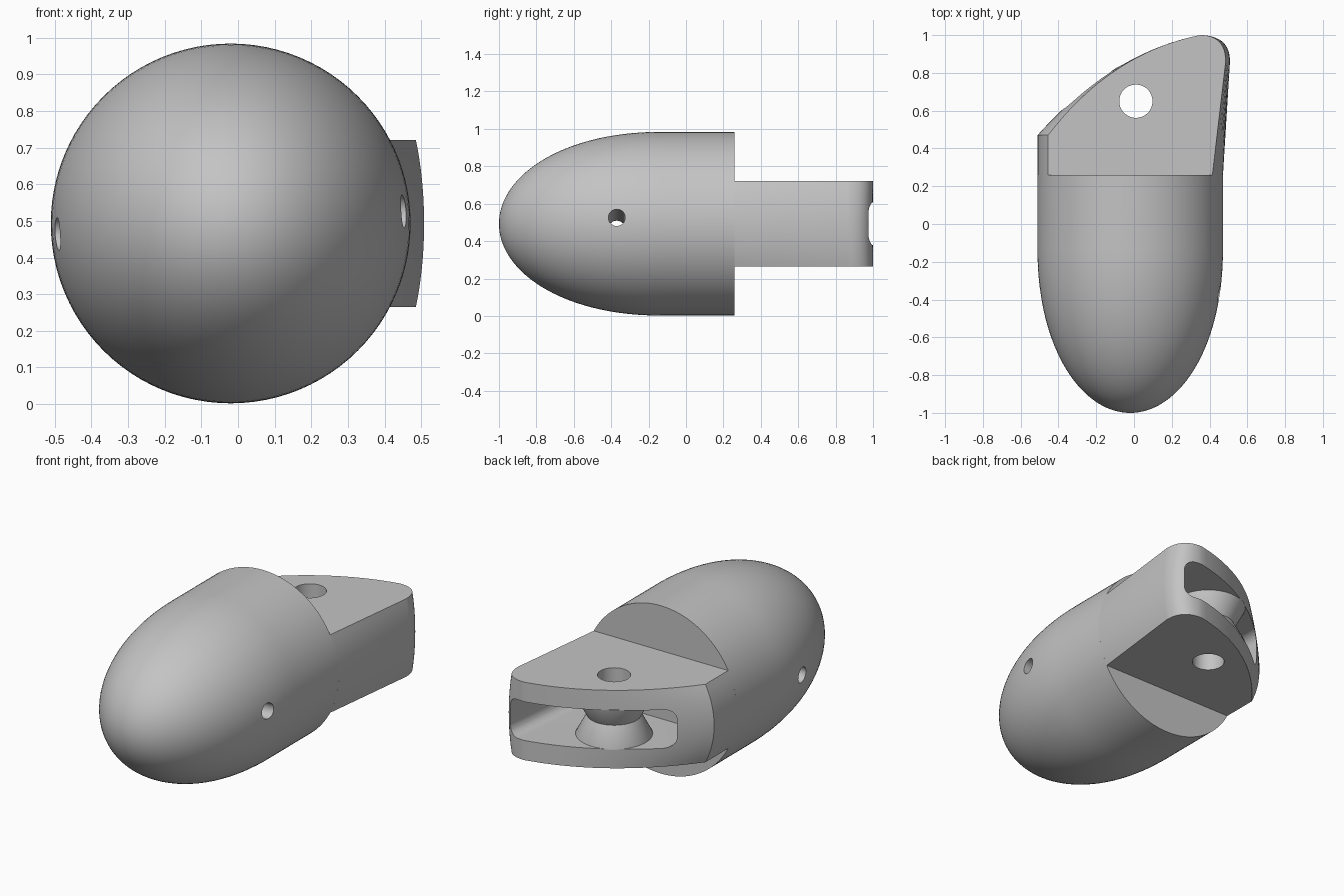
import bpy, bmesh, math
from mathutils import Vector

if "Cube" in bpy.data.objects:
    bpy.data.objects.remove(bpy.data.objects["Cube"], do_unlink=True)

grey = bpy.data.materials.new("plain_grey")
grey.use_nodes = True
grey.diffuse_color = (0.55, 0.55, 0.55, 1)
grey.node_tree.nodes["Principled BSDF"].inputs["Base Color"].default_value = grey.diffuse_color

CX, CZ, R = -0.02, 0.493, 0.491      # body axis and radius
SHOULDER, BODY_END, NOSE = -0.13, 0.26, -1.0
SLAB_HALF = 0.228
PIN = Vector((0.01, 0.65, CZ))       # centre of the pin hole
PIN_R = 0.088


def loft(name, rings, loop=False):
    """Skin a list of equal-length rings, capped at the ends unless looped."""
    bm = bmesh.new()
    rows = [[bm.verts.new(p) for p in ring] for ring in rings]
    pairs = list(zip(rows, rows[1:]))
    if loop:
        pairs.append((rows[-1], rows[0]))
    else:
        bm.faces.new(rows[0])
        bm.faces.new(rows[-1])
    n = len(rows[0])
    for a, b in pairs:
        for i in range(n):
            j = (i + 1) % n
            bm.faces.new((a[i], a[j], b[j], b[i]))
    bmesh.ops.recalc_face_normals(bm, faces=bm.faces)
    mesh = bpy.data.meshes.new(name)
    bm.to_mesh(mesh)
    bm.free()
    mesh.materials.append(grey)
    ob = bpy.data.objects.new(name, mesh)
    bpy.context.collection.objects.link(ob)
    return ob


def circle(center, r, axis, n=64):
    """Ring of points around an axis."""
    q = Vector(axis).to_track_quat('Z', 'Y')
    return [Vector(center) + q @ Vector((r * math.cos(t), r * math.sin(t), 0))
            for t in (2 * math.pi * i / n for i in range(n))]


def bezier(a, c, b, n):
    """Points along a quadratic curve, both ends included."""
    a, b, c = Vector(a), Vector(b), Vector(c)
    return [a * (1 - t) ** 2 + c * 2 * t * (1 - t) + b * t * t
            for t in (i / n for i in range(n + 1))]


def finish(ob, cutters=()):
    """Cut the holes, then shade smooth with sharp edges."""
    bpy.ops.object.select_all(action='DESELECT')
    bpy.context.view_layer.objects.active = ob
    ob.select_set(True)
    for c in cutters:
        c.hide_render = True
        mod = ob.modifiers.new("cut", 'BOOLEAN')
        mod.operation, mod.solver, mod.object = 'DIFFERENCE', 'EXACT', c
        bpy.ops.object.modifier_apply(modifier=mod.name)
        bpy.data.objects.remove(c, do_unlink=True)
    bpy.ops.object.shade_smooth_by_angle(angle=math.radians(28))


# Rounded nose and cylindrical body, with a slightly tilted cross hole
rings = []
for i in range(33):
    t = math.cos(math.pi / 2 * max(i, 0.4) / 32)
    y = SHOULDER + (NOSE - SHOULDER) * t
    rings.append(circle((CX, y, CZ), R * math.sqrt(1 - t ** 2.1), (0, 1, 0), 96))
rings.append(circle((CX, BODY_END, CZ), R, (0, 1, 0), 96))
body = loft("body", rings)

slope = Vector((1, 0, 0.065))
mid = Vector((CX, -0.37, CZ + 0.002))
cross_hole = loft("cross_hole_cutter",
                  [circle(mid + slope * s, 0.045, slope, 32) for s in (-0.7, 0.7)])
finish(body, [cross_hole])


# Tail block: curved back, flared left side, flanks following the body
def tail_outline(z):
    w = math.sqrt(R * R - (z - CZ) ** 2)
    left, right = CX - w, CX + w
    flare = 0.508 - 0.4 * (R - w)
    pts = [Vector((left, BODY_END))]
    pts += bezier((left, 0.47), (-0.12, 0.907), (0.35, 1.0), 24)
    pts += bezier((0.35, 1.0), (flare, 1.0), (flare, 0.86), 12)[1:]
    pts.append(Vector((right, BODY_END)))
    return [(p.x, p.y, z) for p in pts]


tail = loft("tail_block",
            [tail_outline(CZ + SLAB_HALF * k / 8) for k in range(-8, 9)])


# Wide rounded slot opening through the curved back
def slot_ring(y, x0, x1, half=0.113, r=0.06):
    pts = []
    corners = ((x1 - r, half - r), (x0 + r, half - r),
               (x0 + r, r - half), (x1 - r, r - half))
    for q, (x, z) in enumerate(corners):
        for k in range(9):
            t = math.pi / 2 * (q + k / 8)
            pts.append((x + r * math.cos(t), y, CZ + z + r * math.sin(t)))
    return pts


slot = loft("slot_cutter", [slot_ring(0.36, -0.37, 0.39), slot_ring(1.1, -0.37, 0.467)])
up = Vector((0, 0, 1))
pin_hole = loft("pin_hole_cutter", [circle(PIN + up * s, PIN_R, up) for s in (-0.4, 0.4)])
finish(tail, [slot, pin_hole])

# Waisted post around the pin hole, inside the slot
profile = [(PIN_R, -0.118), (0.205, -0.118), (0.205, -0.113), (0.145, 0),
           (0.205, 0.113), (0.205, 0.118), (PIN_R, 0.118)]
post = loft("waisted_post", [circle(PIN + up * z, r, up) for r, z in profile], loop=True)
finish(post)
